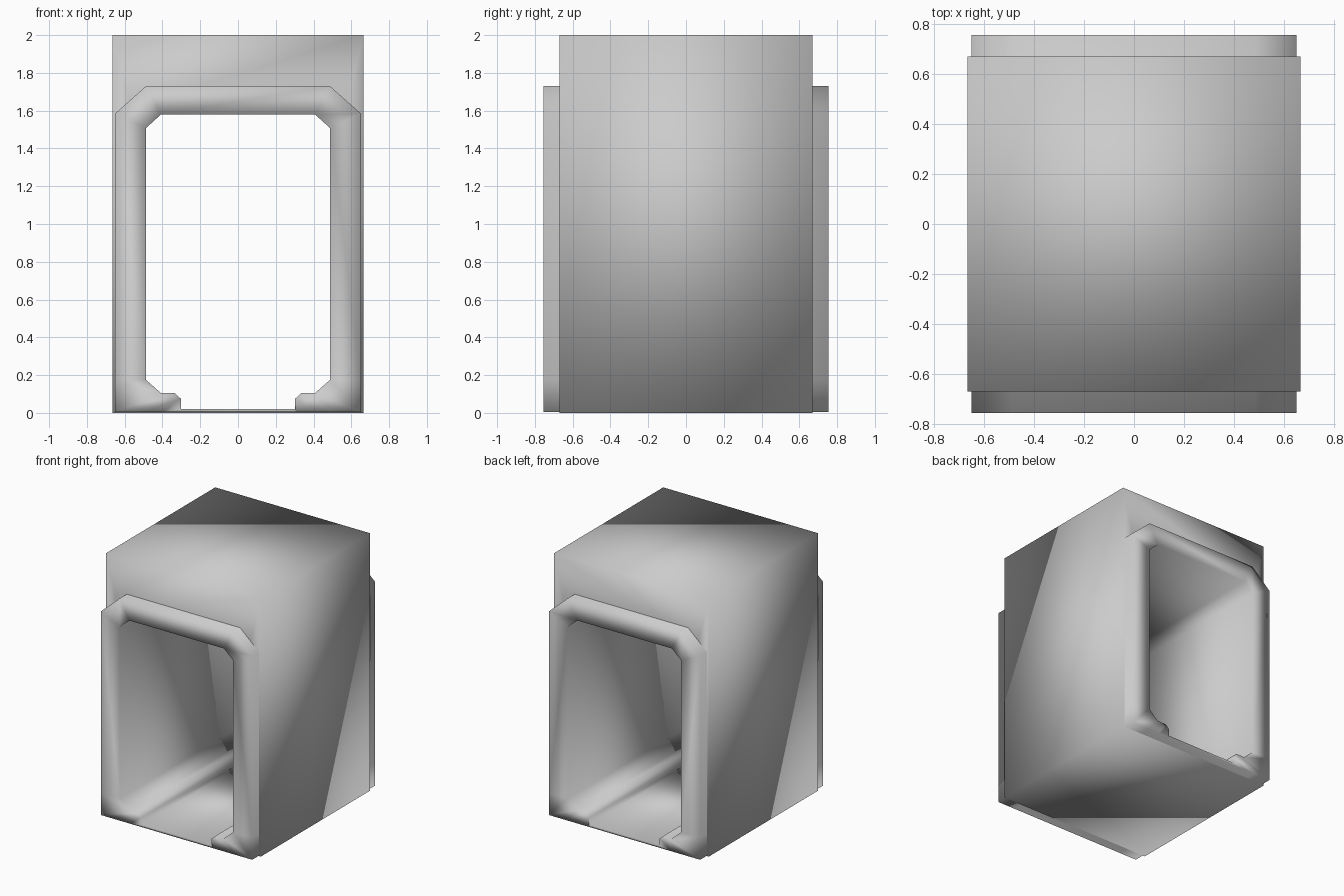
import bpy, bmesh

if "Cube" in bpy.data.objects:
    bpy.data.objects.remove(bpy.data.objects["Cube"])


def mirrored(half):
    """Close a right-hand half profile (bottom to top) into a full x/z loop."""
    return half + [(-x, z) for x, z in reversed(half)]


def build_ring(name, outer, inner, half_depth, inner_walls=True):
    """Extrude the band between two equal-length x/z loops along y."""
    bm = bmesh.new()
    loops = {}
    for side in (-1, 1):
        for key, pts in (("outer", outer), ("inner", inner)):
            loops[key, side] = [bm.verts.new((x, side * half_depth, z)) for x, z in pts]

    def bridge(a, b):
        n = len(a)
        for i in range(n):
            j = (i + 1) % n
            bm.faces.new((a[i], a[j], b[j], b[i]))

    bridge(loops["outer", -1], loops["outer", 1])
    for side in (-1, 1):
        bridge(loops["outer", side], loops["inner", side])
    if inner_walls:
        bridge(loops["inner", -1], loops["inner", 1])
    bmesh.ops.recalc_face_normals(bm, faces=bm.faces[:])

    mesh = bpy.data.meshes.new(name)
    bm.to_mesh(mesh)
    bm.free()
    # the block is softly shaded across all of its edges
    mesh.shade_smooth()
    obj = bpy.data.objects.new(name, mesh)
    bpy.context.collection.objects.link(obj)
    return obj


# Main block: box shell whose end openings hide behind the door frames
build_ring("outer_block",
           mirrored([(0.665, 0.0), (0.665, 2.0)]),
           mirrored([(0.57, 0.012), (0.57, 1.62)]),
           0.67, inner_walls=False)

# Passage lining: chamfered frame at both ends, floor kerbs running through
frame_outline = mirrored([(0.305, 0.004), (0.40, 0.004), (0.50, 0.004), (0.65, 0.004),
                          (0.65, 0.175), (0.65, 1.585), (0.487, 1.73)])
passage_outline = mirrored([(0.303, 0.02), (0.303, 0.075), (0.335, 0.105), (0.408, 0.105),
                            (0.487, 0.175), (0.487, 1.508), (0.408, 1.58)])
build_ring("passage_frame", frame_outline, passage_outline, 0.755)
